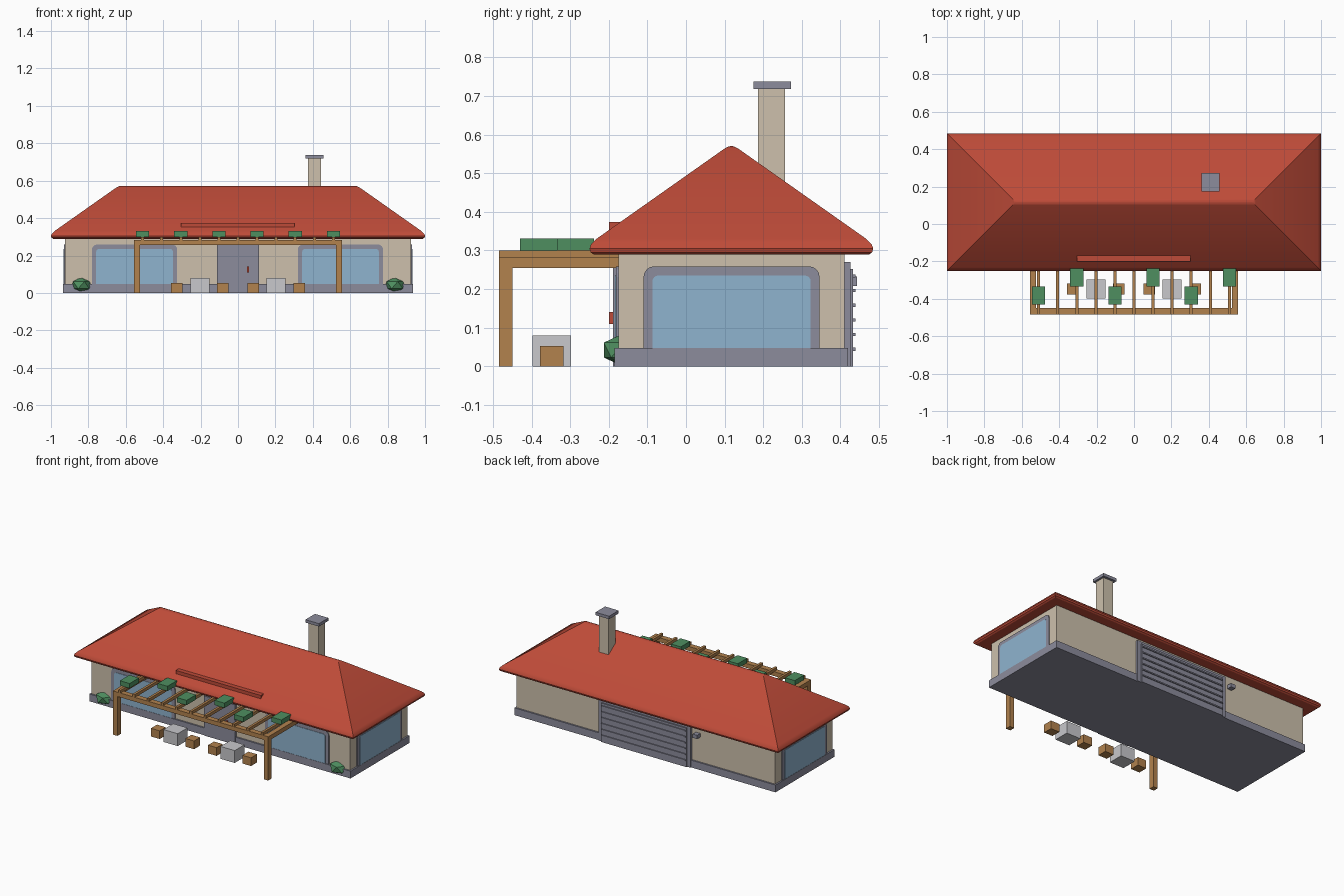
import bpy, bmesh, math
from mathutils import Matrix

if "Cube" in bpy.data.objects:
    bpy.data.objects.remove(bpy.data.objects["Cube"])


def material(name, rgb):
    m = bpy.data.materials.new(name)
    m.diffuse_color = (*rgb, 1)
    m.use_nodes = True
    m.node_tree.nodes["Principled BSDF"].inputs["Base Color"].default_value = m.diffuse_color
    return m


RED = material("roof red", (0.515, 0.07, 0.04))
TAN = material("wall tan", (0.61, 0.527, 0.413))
GREY = material("trim grey", (0.262, 0.262, 0.333))
GLASS = material("window blue", (0.275, 0.456, 0.624))
GREEN = material("plant green", (0.077, 0.275, 0.117))
WOOD = material("wood brown", (0.445, 0.223, 0.076))
LIGHT = material("table light grey", (0.578, 0.578, 0.604))


def add(name, bm, mat):
    bmesh.ops.recalc_face_normals(bm, faces=bm.faces)
    me = bpy.data.meshes.new(name)
    bm.to_mesh(me)
    bm.free()
    me.materials.append(mat)
    ob = bpy.data.objects.new(name, me)
    bpy.context.collection.objects.link(ob)
    return ob


def box(name, mat, x, y, z):
    """Box from (min, max) ranges."""
    bm = bmesh.new()
    size = [b - a for a, b in (x, y, z)]
    mid = [(a + b) / 2 for a, b in (x, y, z)]
    bmesh.ops.create_cube(bm, size=1, matrix=Matrix.Translation(mid) @ Matrix.Diagonal((*size, 1)))
    return add(name, bm, mat)


def arch_plate(name, mat, half, z0, z1, r, depth, place):
    """Plate with rounded top corners, outward along local -y, then placed."""
    pts = [(-half, z0), (half, z0)]
    for sx, start in ((1, 0), (-1, 90)):
        for i in range(5):
            a = math.radians(start + i * 22.5)
            pts.append((sx * (half - r) + r * math.cos(a), z1 - r + r * math.sin(a)))
    bm = bmesh.new()
    face = bm.faces.new([bm.verts.new((px, 0, pz)) for px, pz in pts])
    ext = bmesh.ops.extrude_face_region(bm, geom=[face])
    verts = [v for v in ext["geom"] if isinstance(v, bmesh.types.BMVert)]
    bmesh.ops.translate(bm, verts=verts, vec=(0, -depth, 0))
    bmesh.ops.transform(bm, matrix=place, verts=bm.verts)
    return add(name, bm, mat)


# House body, plinth and chimney
box("walls", TAN, (-0.925, 0.925), (-0.175, 0.41), (0.01, 0.31))
box("plinth", GREY, (-0.935, 0.935), (-0.185, 0.42), (0, 0.047))
box("chimney", TAN, (0.374, 0.444), (0.187, 0.257), (0.4, 0.72))
box("chimney_cap", GREY, (0.36, 0.457), (0.175, 0.272), (0.718, 0.737))

# Hipped roof: stacked rectangles, inset by d at height z, closing to a ridge
YC, HALF_Y = 0.1175, 0.3675
bm = bmesh.new()
rings = []
for d, z in ((0.012, 0.289), (0.003, 0.295), (0, 0.305), (0.004, 0.316), (0.018, 0.33),
             (0.35, 0.564), (0.36, 0.569), (0.3674, 0.571)):
    hx, hy = 1 - d, HALF_Y - d
    rings.append([bm.verts.new((sx * hx, YC + sy * hy, z))
                  for sx, sy in ((-1, -1), (1, -1), (1, 1), (-1, 1))])
for lo, hi in zip(rings, rings[1:]):
    for i in range(4):
        j = (i + 1) % 4
        bm.faces.new((lo[i], lo[j], hi[j], hi[i]))
bm.faces.new(rings[0][::-1])
bm.faces.new(rings[-1])
roof = add("roof", bm, RED)
bpy.context.view_layer.objects.active = roof
roof.select_set(True)
bpy.ops.object.shade_smooth_by_angle(angle=math.radians(30))
box("roof_strip", RED, (-0.305, 0.303), (-0.2, -0.165), (0.351, 0.374))

# Windows: two on the front, one on each end
places = {
    "front_left": Matrix.Translation((-0.553, -0.174, 0)),
    "front_right": Matrix.Translation((0.548, -0.174, 0)),
    "right": Matrix.Translation((0.924, 0.118, 0)) @ Matrix.Rotation(math.pi / 2, 4, 'Z'),
    "left": Matrix.Translation((-0.924, 0.118, 0)) @ Matrix.Rotation(-math.pi / 2, 4, 'Z'),
}
for side, place in places.items():
    arch_plate(side + "_window_frame", GREY, 0.228, 0.03, 0.259, 0.028, 0.007, place)
    arch_plate(side + "_window_glass", GLASS, 0.205, 0.03, 0.235, 0.015, 0.0095, place)

# Front door and handle
box("front_door", GREY, (-0.112, 0.112), (-0.189, -0.17), (0, 0.257))
box("door_handle", RED, (0.048, 0.06), (-0.2, -0.185), (0.11, 0.141))

# Garage door on the back, with slats and a wall lamp
box("garage_frame", GREY, (-0.33, 0.33), (0.4, 0.426), (0, 0.27))
box("garage_door", GREY, (-0.305, 0.305), (0.4, 0.433), (0, 0.252))
for i in range(6):
    z = 0.044 + 0.038 * i
    box("garage_slat", GREY, (-0.3, 0.3), (0.425, 0.439), (z - 0.004, z + 0.004))
box("wall_lamp", GREY, (-0.39, -0.358), (0.405, 0.443), (0.208, 0.232))

# Pergola: posts, beams, rafters and planting on top
for s in (-1, 1):
    x = s * 0.54
    box("pergola_post", WOOD, (x - 0.016, x + 0.016), (-0.485, -0.45), (0, 0.26))
    box("pergola_side_beam", WOOD, (x - 0.016, x + 0.016), (-0.45, -0.17), (0.255, 0.283))
box("pergola_front_beam", WOOD, (-0.556, 0.556), (-0.485, -0.45), (0.255, 0.283))
for i in range(11):
    x = -0.51 + 0.102 * i
    box("pergola_rafter", WOOD, (x - 0.008, x + 0.008), (-0.484, -0.17), (0.28, 0.3))
for i in range(6):
    x = -0.51 + 0.204 * i
    y = -0.382 if i % 2 == 0 else -0.286
    box("pergola_plant", GREEN, (x - 0.035, x + 0.035), (y - 0.048, y + 0.048), (0.3, 0.331))

# Tables with a stool on either side
for s in (-1, 1):
    x = s * 0.204
    box("table", LIGHT, (x - 0.051, x + 0.051), (-0.398, -0.298), (0, 0.08))
    for t in (-1, 1):
        c = x + t * 0.123
        box("stool", WOOD, (c - 0.031, c + 0.031), (-0.378, -0.317), (0, 0.053))

# Corner bushes, low-poly
for s in (-1, 1):
    bm = bmesh.new()
    bmesh.ops.create_icosphere(bm, subdivisions=1, radius=1)
    place = Matrix.Translation((s * 0.838, -0.162, 0.042)) @ Matrix.Diagonal((0.06, 0.06, 0.043, 1))
    bmesh.ops.transform(bm, matrix=place, verts=bm.verts)
    add("bush", bm, GREEN)
